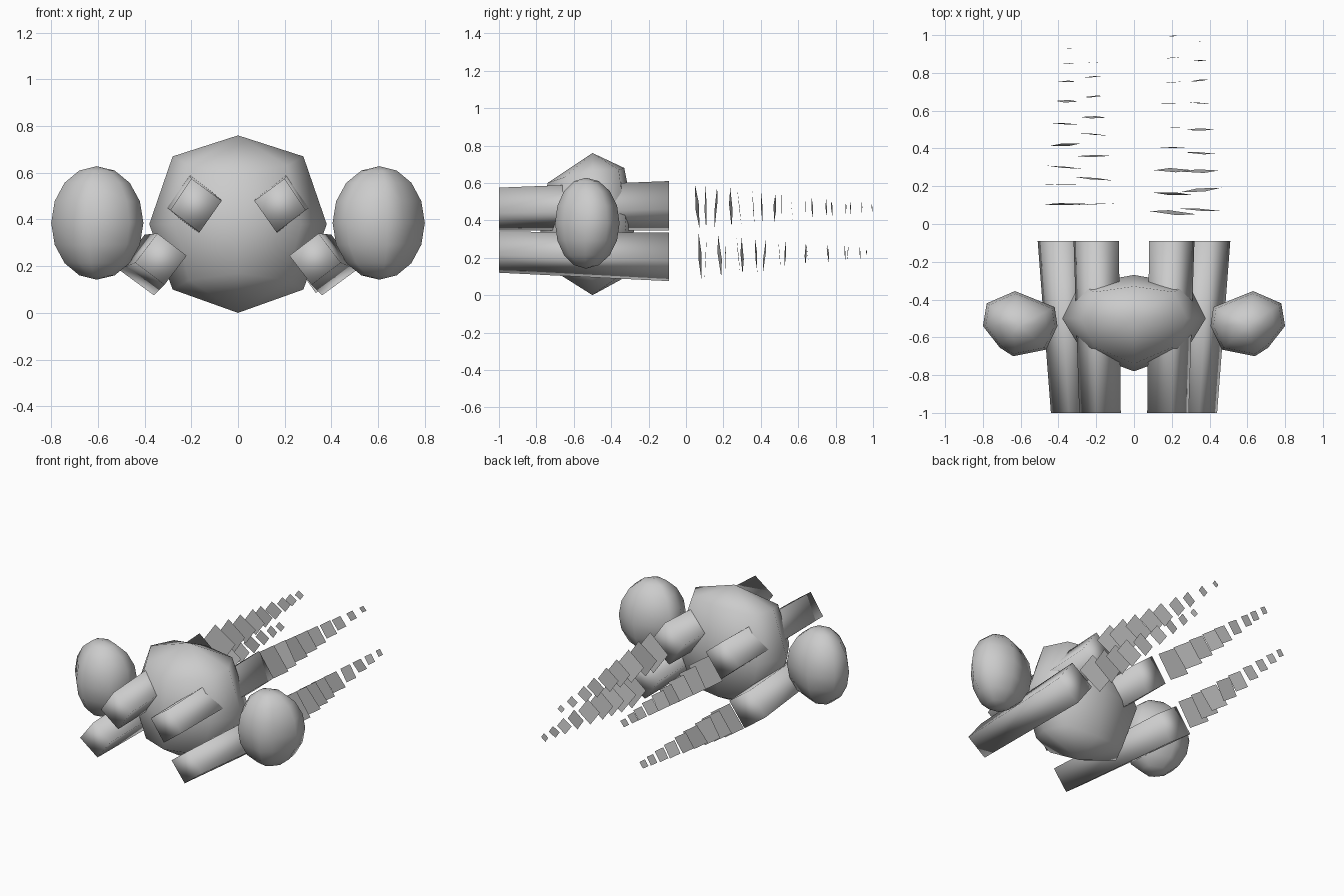
import bpy, math, random
from mathutils import Euler, Vector

if "Cube" in bpy.data.objects:
    bpy.data.objects.remove(bpy.data.objects["Cube"])

random.seed(3)


def make(name, verts, faces, smooth=True):
    me = bpy.data.meshes.new(name)
    me.from_pydata([tuple(v) for v in verts], [], faces)
    me.update()
    ob = bpy.data.objects.new(name, me)
    bpy.context.collection.objects.link(ob)
    if smooth:
        for p in me.polygons:
            p.use_smooth = True
    return ob


def rings_mesh(name, rings, bottom, top):
    # stacked equal-length rings closed by two pole points
    n = len(rings[0])
    verts = [v for r in rings for v in r] + [bottom, top]
    lo, hi = len(verts) - 2, len(verts) - 1
    faces = []
    for i in range(n):
        j = (i + 1) % n
        faces.append((lo, j, i))
        for k in range(len(rings) - 1):
            a, b = k * n, (k + 1) * n
            faces.append((a + i, a + j, b + j, b + i))
        k = (len(rings) - 1) * n
        faces.append((k + i, k + j, hi))
    return make(name, verts, faces)


def mirrored_ring(half):
    # half runs front to back on +x, first and last lie on x = 0
    return list(half) + [(-x, y, z) for x, y, z in reversed(half[1:-1])]


# central faceted body
lower = [(0, -.77, .17), (.21, -.65, .14), (.28, -.5, .10), (.21, -.36, .10), (0, -.335, .09)]
middle = [(0, -.78, .38), (.27, -.68, .38), (.38, -.5, .38), (.29, -.32, .38), (0, -.27, .38)]
upper = [(0, -.74, .60), (.21, -.65, .63), (.28, -.5, .67), (.21, -.36, .67), (0, -.33, .68)]
rings_mesh("body", [mirrored_ring(r) for r in (lower, middle, upper)], (0, -.5, 0), (0, -.5, .76))

# side pods: octagonal plan swept through an ellipse
plan = [(.63, -.355), (.42, -.44), (.405, -.54), (.465, -.665),
        (.64, -.70), (.71, -.655), (.80, -.54), (.78, -.42)]
cx, cy, cz, rz = .605, -.535, .385, .243
for side, s in (("right", 1), ("left", -1)):
    rings = []
    for k in range(1, 8):
        a = math.pi * k / 8
        f = math.sin(a)
        rings.append([(s * (cx + (x - cx) * f), cy + (y - cy) * f, cz - rz * math.cos(a))
                      for x, y in plan[::s * -1]])
    rings_mesh(side + "_pod", rings, (s * cx, cy, cz - rz), (s * cx, cy, cz + rz))

# four square thruster tubes, slightly wider at the back
tubes = {
    "upper_tube": ([(.165, .345), (.29, .44), (.20, .575), (.07, .48)],
                   [(.185, .345), (.32, .46), (.215, .61), (.08, .50)]),
    "lower_tube": ([(.315, .12), (.44, .215), (.345, .34), (.22, .245)],
                   [(.36, .075), (.51, .185), (.40, .335), (.25, .225)]),
}
for name, (front, back) in tubes.items():
    for side, s in (("right", 1), ("left", -1)):
        verts = [(s * x, -1, z) for x, z in front] + [(s * x, -.09, z) for x, z in back]
        faces = [(0, 1, 2, 3), (7, 6, 5, 4)]
        faces += [(i, i + 4, (i + 1) % 4 + 4, (i + 1) % 4) for i in range(4)]
        if s < 0:
            faces = [f[::-1] for f in faces]
        make(side + "_" + name, verts, faces)

# exhaust trails: thin square plates shrinking to the back
trails = [
    ("left_lower_trail", -1, (.375, .345), (.20, .23), (.105, .21, .30, .42, .53, .65, .755, .85, .93)),
    ("left_upper_trail", -1, (.215, .215), (.47, .465), (.105, .24, .36, .475, .565, .675, .78, .855, .94)),
    ("right_upper_trail", 1, (.205, .205), (.475, .465), (.06, .16, .285, .405, .51, .64, .75, .88, .995)),
    ("right_lower_trail", 1, (.355, .345), (.205, .23), (.075, .18, .28, .375, .50, .64, .76, .865, .965)),
]
for name, s, xs, zs, ys in trails:
    verts, faces = [], []
    for y in ys:
        half = .132 - .108 * y
        tilt = Euler((random.uniform(-.1, .12), 0, random.uniform(-.1, .1)))
        c = Vector((s * (xs[0] + (xs[1] - xs[0]) * y), y, zs[0] + (zs[1] - zs[0]) * y))
        n = len(verts)
        for k in range(4):
            a = math.radians(80 + 90 * k)
            p = Vector((s * half * math.cos(a), 0, half * math.sin(a)))
            p.rotate(tilt)
            verts.append(c + p)
        faces.append((n, n + 1, n + 2, n + 3))
    make(name, verts, faces, smooth=False)
